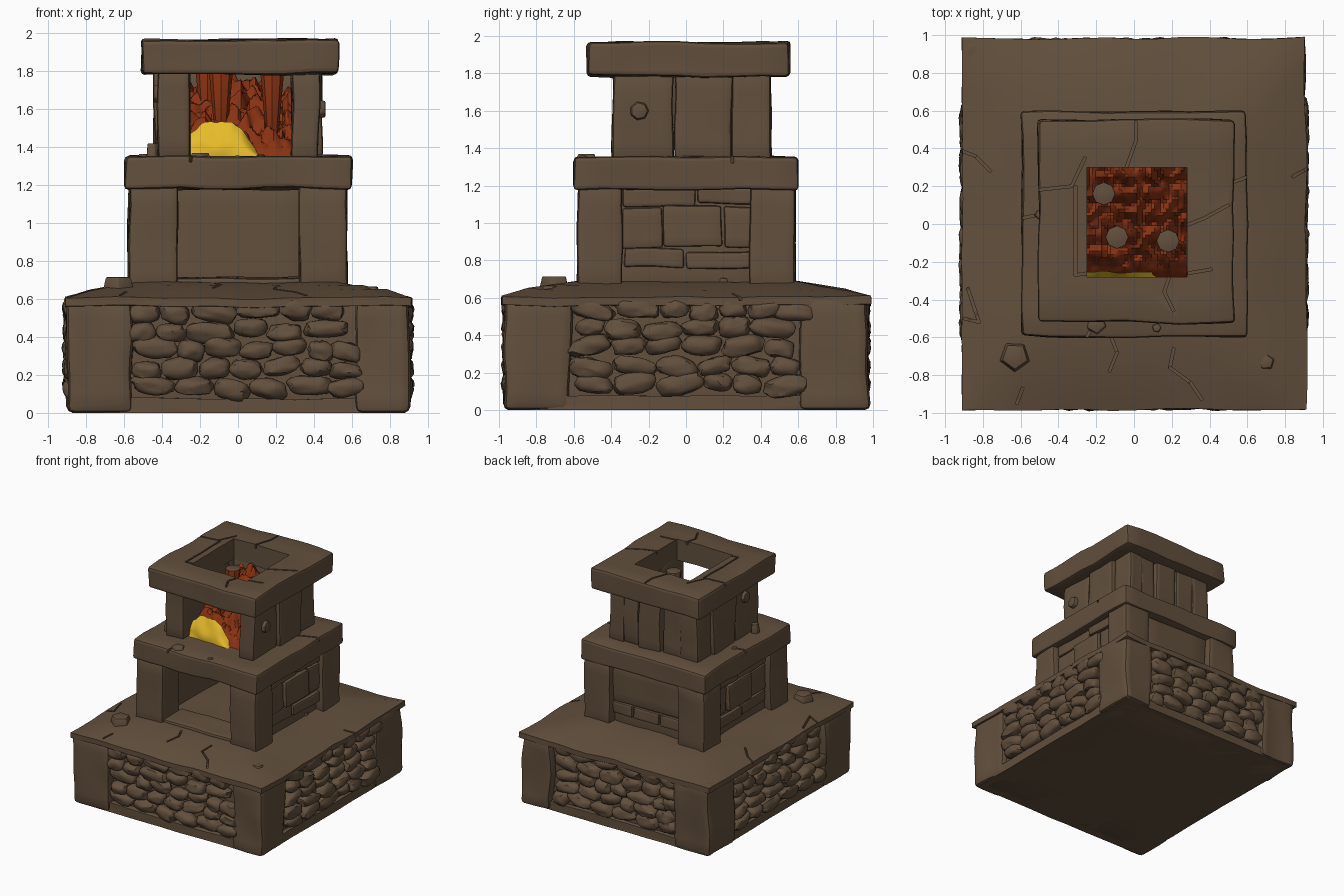
import bpy, bmesh, math, random
from mathutils import Vector, Matrix, noise

if "Cube" in bpy.data.objects:
    bpy.data.objects.remove(bpy.data.objects["Cube"])

random.seed(4)


def material(name, col):
    m = bpy.data.materials.new(name)
    m.diffuse_color = (*col, 1)
    m.use_nodes = True
    m.node_tree.nodes["Principled BSDF"].inputs["Base Color"].default_value = m.diffuse_color
    return m


STONE = material("brown stone", (0.122, 0.079, 0.046))
RED = material("ember red", (0.25, 0.032, 0.006))
YELLOW = material("flame yellow", (0.80, 0.50, 0.022))


def finish(name, bm, mats=(STONE,), bevel=0.0):
    me = bpy.data.meshes.new(name)
    bm.to_mesh(me)
    bm.free()
    ob = bpy.data.objects.new(name, me)
    bpy.context.collection.objects.link(ob)
    for m in mats:
        me.materials.append(m)
    if bevel:
        b = ob.modifiers.new("bevel", 'BEVEL')
        b.width, b.segments, b.limit_method = bevel, 2, 'ANGLE'
        b.angle_limit = math.radians(45)
    return ob


def add_box(bm, lo, hi, rot=None):
    lo, hi = Vector(lo), Vector(hi)
    m = Matrix.Translation((lo + hi) / 2) @ (rot or Matrix()) @ Matrix.Diagonal((*(hi - lo), 1))
    return bmesh.ops.create_cube(bm, size=1, matrix=m)["verts"]


# Worn stone block: box, cut up, wobbled with noise, bevelled
def block(name, lo, hi, bevel=0.018, wob=0.012, cuts=4, shape=None):
    bm = bmesh.new()
    add_box(bm, lo, hi)
    bmesh.ops.subdivide_edges(bm, edges=bm.edges[:], cuts=cuts, use_grid_fill=True)
    seed = Vector([random.uniform(0, 50) for _ in range(3)])
    for v in bm.verts:
        if shape:
            v.co = shape(v.co)
        v.co += noise.noise_vector(v.co * 3.5 + seed) * wob
        v.co.z = max(0, v.co.z) if lo[2] > 0 else (0 if v.co.z < 0.025 else v.co.z)
    return finish(name, bm, bevel=bevel)


# Cut thin cracks (polylines on the top face) and an optional hole
def crack(ob, paths, height, hole=None):
    bm = bmesh.new()
    for p in paths:
        for (x0, y0), (x1, y1) in zip(p, p[1:]):
            c = Vector(((x0 + x1) / 2, (y0 + y1) / 2, height((x0 + x1) / 2, (y0 + y1) / 2) + 0.03))
            h = Vector((math.hypot(x1 - x0, y1 - y0) / 2 + 0.004, 0.007, 0.06))
            add_box(bm, c - h, c + h, Matrix.Rotation(math.atan2(y1 - y0, x1 - x0), 4, 'Z'))
    if hole:
        add_box(bm, *hole)
    cutter = finish("crack_cutter", bm)
    cutter.hide_render = True
    m = ob.modifiers.new("cracks", 'BOOLEAN')
    m.operation, m.object, m.solver, m.use_self = 'DIFFERENCE', cutter, 'EXACT', True
    bpy.context.view_layer.objects.active = ob
    for mod in [x.name for x in ob.modifiers]:
        bpy.ops.object.modifier_apply(modifier=mod)
    bpy.data.objects.remove(cutter)


# ---- Base: core, footing, corner piers, domed top ----
block("base_core", (-0.84, -0.90, 0), (0.84, 0.91, 0.58), wob=0)
block("base_footing", (-0.87, -0.95, 0), (0.88, 0.95, 0.075), 0.02, 0.012, 8)
for sx in (-1, 1):
    for sy in (-1, 1):
        x = sorted((sx * 0.9, sx * (0.56 if sx < 0 else 0.62)))
        y = sorted((sy * 0.975, sy * 0.61))
        block("base_corner_pier", (x[0], y[0], 0), (x[1], y[1], 0.6), 0.035, 0.025, 5)


def base_h(x, y):
    d = max(abs(x) / 0.91, abs(y) / 0.985)
    return 0.605 + 0.085 * min(1, max(0, 1 - d) / 0.42) ** 0.75


def dome(co):
    if co.z > 0.6:
        co.z = base_h(co.x, co.y)
    return co


top = block("base_top", (-0.91, -0.985, 0.56), (0.91, 0.985, 0.62), 0.02, 0.014, 13, dome)
crack(top, [[(-0.12, -0.6), (-0.09, -0.68), (-0.13, -0.78)],
            [(0.21, -0.66), (0.19, -0.76), (0.3, -0.84), (0.36, -0.93)],
            [(-0.92, 0.39), (-0.84, 0.36), (-0.76, 0.28)],
            [(-0.88, -0.34), (-0.82, -0.52), (-0.9, -0.5)],
            [(0.93, 0.3), (0.84, 0.25)], [(-0.62, -0.95), (-0.59, -0.87)]], base_h)

# ---- Rubble stones set in the four base sides ----
for name, ang, face, u0, u1 in (("front", 0, 0.925, -0.56, 0.62), ("right", 90, 0.865, -0.6, 0.63),
                                ("back", 180, 0.925, -0.6, 0.56), ("left", 270, 0.865, -0.63, 0.6)):
    bm = bmesh.new()
    rot = Matrix.Rotation(math.radians(ang), 4, 'Z')
    for row in range(5):
        u = u0 + random.uniform(-0.03, 0.02)
        while u < u1 - 0.06:
            w = random.uniform(0.14, 0.25)
            z = 0.135 + row * 0.1 + random.uniform(-0.015, 0.015)
            m = (rot @ Matrix.Translation((min(u + w / 2, u1 - 0.05), -face, z))
                 @ Matrix.Rotation(random.uniform(-0.25, 0.25), 4, 'Y')
                 @ Matrix.Diagonal((w * 0.5, 0.058, random.uniform(0.045, 0.06), 1)))
            seed = Vector((u * 9, row * 7, ang))
            for v in bmesh.ops.create_icosphere(bm, subdivisions=3, radius=1)["verts"]:
                c = v.co / max(abs(v.co.x), abs(v.co.y), abs(v.co.z))
                c = v.co.lerp(c, 0.3) + noise.noise_vector(v.co * 1.3 + seed) * 0.22
                v.co = m @ c
            u += w
    finish(name + "_rubble_stones", bm)

# ---- Loose stones and chips ----
for x, y, z, r, h in ((-0.63, -0.7, 0.64, 0.088, 0.075), (0.7, -0.73, 0.635, 0.05, 0.03),
                      (-0.45, -0.3, 1.33, 0.04, 0.09), (-0.2, -0.53, 1.335, 0.06, 0.035),
                      (0.12, -0.55, 1.335, 0.03, 0.025), (0.5, 0.2, 0.665, 0.03, 0.04),
                      (-0.5, 0.05, 1.34, 0.03, 0.025)):
    bm = bmesh.new()
    bmesh.ops.create_cone(bm, cap_ends=True, segments=5, radius1=r, radius2=r * 0.8, depth=h,
                          matrix=Matrix.Translation((x, y, z + h / 2)) @ Matrix.Rotation(x * 9, 4, 'Z'))
    finish("loose_stone", bm, bevel=0.006)

# ---- Middle tier: legs, walls, bricks, slab ----
for sx in (-1, 1):
    for sy in (-1, 1):
        x, y = sorted((sx * 0.575, sx * 0.32)), sorted((sy * 0.58, sy * 0.34))
        block("hearth_leg", (x[0], y[0], 0.64), (x[1], y[1], 1.2), 0.02, 0.014)
    x = sorted((sx * 0.51, sx * 0.4))
    block("hearth_side_wall", (x[0], -0.36, 0.64), (x[1], 0.37, 1.2), wob=0)
    # bricks as (y0, y1, z0, z1, how far they stand out)
    for y0, y1, z0, z1, d in ((-0.33, -0.01, 0.76, 0.86, 0.53), (0.0, 0.36, 0.76, 0.85, 0.54),
                              (-0.34, -0.13, 0.87, 1.08, 0.53), (-0.12, 0.19, 0.87, 1.09, 0.55),
                              (0.2, 0.36, 0.87, 1.09, 0.535), (-0.34, 0.05, 1.09, 1.19, 0.53),
                              (0.06, 0.36, 1.1, 1.19, 0.54)):
        x = sorted((sx * d, sx * 0.45))
        block("hearth_side_brick", (x[0], y0, z0), (x[1], y1, z1), 0.014, 0.012, 3)
block("hearth_back_wall", (-0.34, 0.4, 0.64), (0.34, 0.51, 1.2), wob=0)
for x0, x1, z0, z1 in ((-0.32, 0.32, 0.87, 1.18), (-0.33, -0.12, 0.76, 0.86),
                       (-0.11, 0.13, 0.76, 0.86), (0.14, 0.33, 0.76, 0.86)):
    block("hearth_back_brick", (x0, 0.45, z0), (x1, 0.535, z1), 0.014, 0.012, 3)
block("hearth_sill", (-0.33, -0.55, 0.64), (0.33, -0.3, 0.715), 0.015)
slab = block("hearth_slab", (-0.595, -0.595, 1.18), (0.595, 0.595, 1.352), 0.02, 0.016, 7)
crack(slab, [[(-0.6, 0.03), (-0.5, 0.05)], [(0.42, 0.18), (0.6, 0.25)], [(-0.25, -0.6), (-0.2, -0.5)]],
      lambda x, y: 1.352)

# ---- Fire chamber: upright planks of stone ----
for sx in (-1, 1):
    inner = 0.25 if sx < 0 else 0.28
    for y0, y1, d in ((-0.39, -0.07, 0.425), (-0.06, 0.25, 0.44), (0.245, 0.45, 0.42)):
        x = sorted((sx * d, sx * inner))
        block("chamber_side_stone", (x[0], y0, 1.34), (x[1], y1, 1.8), 0.02, 0.014)
for x0, x1, d in ((-0.27, -0.08, 0.44), (-0.07, 0.14, 0.455), (0.15, 0.3, 0.44)):
    block("chamber_back_stone", (x0, 0.31, 1.34), (x1, d, 1.8), 0.02, 0.014)
for x, y, z in ((0.435, -0.25, 1.6), (-0.42, -0.2, 1.68)):
    bm = bmesh.new()
    bmesh.ops.create_cone(bm, cap_ends=True, segments=7, radius1=0.055, radius2=0.045, depth=0.05,
                          matrix=Matrix.Translation((x, y, z)) @ Matrix.Rotation(math.copysign(math.pi / 2, x), 4, 'Y'))
    finish("chamber_knob", bm, bevel=0.006)

# ---- Top frame with open flue ----
cap = block("top_frame", (-0.505, -0.52, 1.785), (0.53, 0.55, 1.965), 0.02, 0.016, 6)
crack(cap, [[(0.01, 0.54), (0.01, 0.44), (-0.04, 0.3)], [(-0.51, 0.18), (-0.33, 0.2), (-0.26, 0.35)],
            [(0.27, -0.01), (0.37, 0.03), (0.5, 0.1)], [(0.19, -0.27), (0.16, -0.36), (0.21, -0.46)],
            [(-0.31, 0.2), (-0.31, -0.27), (-0.24, -0.26)], [(0.29, -0.26), (0.41, -0.24)]],
      lambda x, y: 1.965, ((-0.25, -0.28, 1.7), (0.28, 0.3, 2.1)))


# ---- Fire: jagged red bed rising to the back, yellow flame sheet in front ----
def sheet(name, nu, nv, fn, mat):
    bm = bmesh.new()
    g = [[bm.verts.new(fn(i / nu, j / nv)) for j in range(nv + 1)] for i in range(nu + 1)]
    for i in range(nu):
        for j in range(nv):
            bm.faces.new((g[i][j], g[i + 1][j], g[i + 1][j + 1], g[i][j + 1]))
    finish(name, bm, (mat,))


def ember(u, v):
    x, y = -0.25 + 0.53 * u, -0.28 + 0.58 * v
    peak = 0.40 - 0.25 * max(0, u - 0.5) - 0.12 * max(0, 0.3 - u)
    spike = abs(noise.noise((x * 13, y * 9, 2))) * 0.14 + noise.noise((x * 25, y * 22, 5)) * 0.04
    return x, y, min(1.80, 1.35 + peak * v ** 0.75 + spike * min(1, v * 6))


def flame(u, v):
    x = -0.25 + 0.37 * u
    h = 0.19 * (1 - max(0, (u - 0.55) / 0.45) ** 1.5) - 0.07 * max(0, 0.2 - u) / 0.2
    h += 0.02 * noise.noise((x * 22, 0, 3))
    return x, -0.315 + 0.06 * v * v + 0.015 * noise.noise((x * 9, v * 2, 1)), 1.345 + max(0.005, h) * v


sheet("red_embers", 34, 34, ember, RED)
sheet("yellow_flame", 24, 8, flame, YELLOW)

# Tapered lumps standing in the fire: glowing on the front, stone elsewhere
for x, y in ((-0.16, 0.16), (-0.09, -0.07), (0.18, -0.09)):
    bm = bmesh.new()
    bmesh.ops.create_cone(bm, cap_ends=True, segments=8, radius1=0.03, radius2=0.062, depth=0.36,
                          matrix=Matrix.Translation((x, y, 1.61)))
    bm.normal_update()
    for f in bm.faces:
        f.material_index = 1 if f.normal.y < -0.1 and f.normal.z < 0.5 else 0
    finish("fire_lump", bm, (STONE, RED), 0.006)

# ---- Bake modifiers, smooth shading with sharp edges kept ----
bpy.ops.object.select_all(action='SELECT')
bpy.context.view_layer.objects.active = cap
bpy.ops.object.convert(target='MESH')
bpy.ops.object.shade_smooth_by_angle(angle=math.radians(35))
